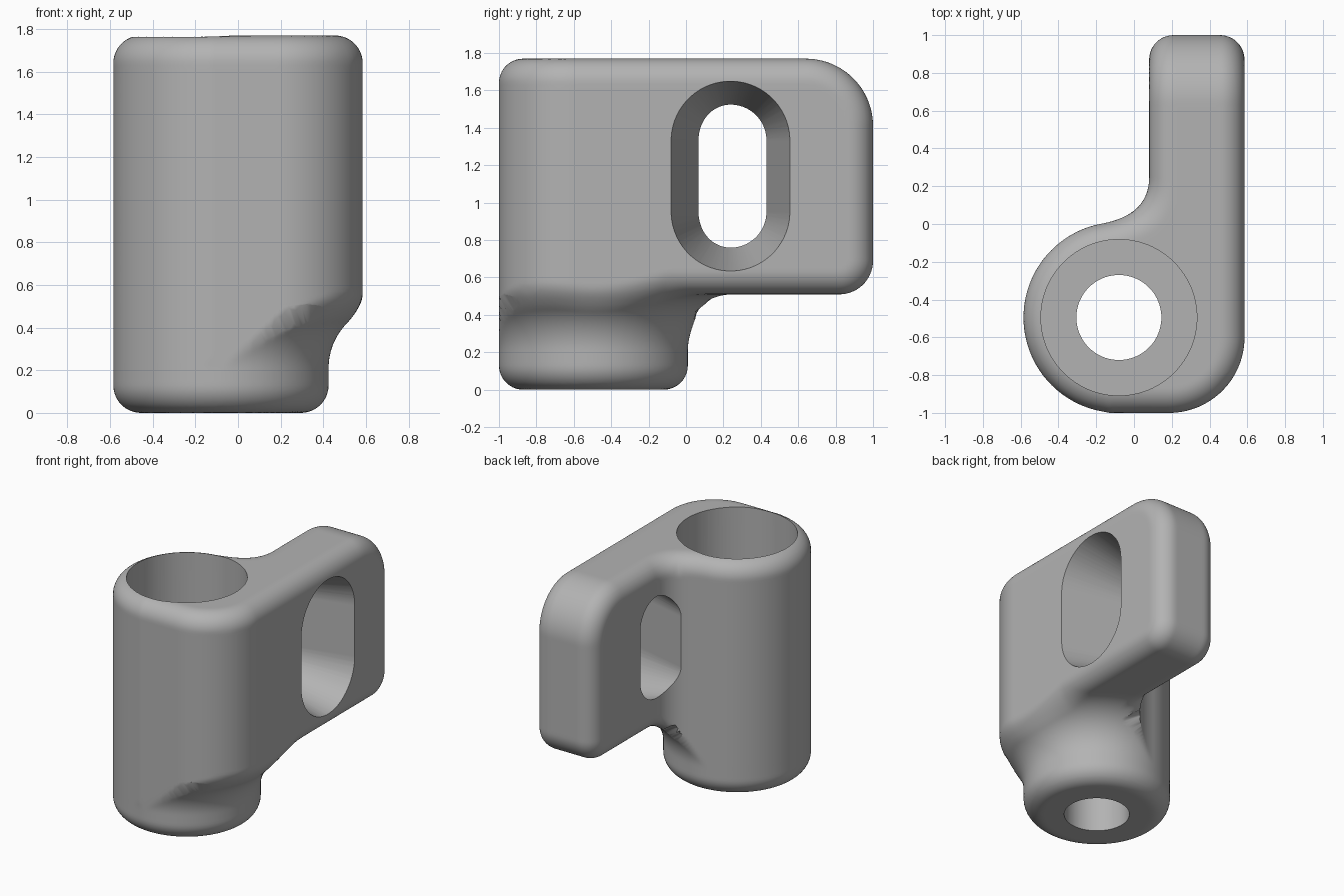
import bpy, bmesh
from math import hypot, cos, sin, pi
from mathutils import Vector

if "Cube" in bpy.data.objects:
    bpy.data.objects.remove(bpy.data.objects["Cube"])

HEIGHT, UNDERSIDE, LEFT, RIGHT = 1.77, 0.51, 0.08, 0.585
AXIS = Vector((-0.08, -0.495))
BOSS_R, EDGE_R = 0.505, 0.13

metal = bpy.data.materials.new("grey_metal")
metal.use_nodes = True
grey = (0.45, 0.45, 0.45, 1)
metal.diffuse_color = grey
metal.node_tree.nodes["Principled BSDF"].inputs["Base Color"].default_value = grey


def make_object(name, bm):
    mesh = bpy.data.meshes.new(name)
    bmesh.ops.recalc_face_normals(bm, faces=bm.faces)
    bm.to_mesh(mesh)
    bm.free()
    ob = bpy.data.objects.new(name, mesh)
    bpy.context.collection.objects.link(ob)
    mesh.materials.append(metal)
    return ob


def add_box(bm, low, high):
    verts = bmesh.ops.create_cube(bm, size=1)["verts"]
    for v in verts:
        v.co = [(a + b) / 2 + c * (b - a) for a, b, c in zip(low, high, v.co)]


def loft(bm, rings):
    """Skin closed rings of equal length and cap both ends."""
    loops = [[bm.verts.new(p) for p in ring] for ring in rings]
    n = len(loops[0])
    for a, b in zip(loops, loops[1:]):
        for i in range(n):
            j = (i + 1) % n
            bm.faces.new((a[i], a[j], b[j], b[i]))
    bm.faces.new(loops[0])
    bm.faces.new(loops[-1])


def circle(radius, z, n=96):
    return [(AXIS.x + radius * cos(2 * pi * i / n),
             AXIS.y + radius * sin(2 * pi * i / n), z) for i in range(n)]


def apply(ob, kind, **settings):
    mod = ob.modifiers.new(kind.title(), kind)
    for key, value in settings.items():
        setattr(mod, key, value)
    bpy.ops.object.select_all(action='DESELECT')
    bpy.context.view_layer.objects.active = ob
    ob.select_set(True)
    bpy.ops.object.modifier_apply(modifier=mod.name)


# Rounded joins of two surfaces: fillet (concave) and edge round (convex)
def fillet(a, b, r):
    return max(r, min(a, b)) - hypot(max(r - a, 0), max(r - b, 0))


def round_edge(a, b, r):
    return min(-r, max(a, b)) + hypot(max(r + a, 0), max(r + b, 0))


def body_surface(p):
    """Signed distance to the filleted body, negative inside."""
    x, y, z = p
    boss = hypot(x - AXIS.x, y - AXIS.y) - BOSS_R
    outline = max(fillet(boss, LEFT - x, 0.25),
                  round_edge(x - RIGHT, -1 - y, 0.4))
    flare = fillet(boss, UNDERSIDE - z, 0.3)
    side = round_edge(round_edge(z - HEIGHT, y - 1, 0.36), flare, 0.18)
    # the lower edge round fades out where the flare runs into the boss
    overhang = max(boss - outline, 0)
    r = EDGE_R if z > 1 else EDGE_R * min(1, overhang / 0.27)
    return round_edge(round_edge(outline, side, r), -z, EDGE_R)


# Body: rough blocks, remeshed evenly, then settled onto the filleted surface
bm = bmesh.new()
loft(bm, [circle(BOSS_R, 0), circle(BOSS_R, HEIGHT)])
add_box(bm, (LEFT, -0.8, UNDERSIDE), (RIGHT, 1, HEIGHT))
add_box(bm, (AXIS.x, -0.99, UNDERSIDE), (0.45, -0.5, HEIGHT))
body = make_object("clamp_body", bm)
apply(body, 'REMESH', mode='VOXEL', voxel_size=0.02)
STEPS = [Vector((i == 0, i == 1, i == 2)) * 0.001 for i in range(3)]
for v in body.data.vertices:
    p = v.co.copy()
    for _ in range(5):
        d = body_surface(p)
        if abs(d) < 0.0001:
            break
        g = Vector([(body_surface(p + s) - body_surface(p - s)) / 0.002 for s in STEPS])
        p -= g * d / max(g.length_squared, 0.3)
    v.co = p

# Bore cutter: wide counterbore over a narrow through hole
bm = bmesh.new()
FLOOR = 0.3
loft(bm, [circle(0.225, -0.1), circle(0.225, FLOOR),
          circle(0.413, FLOOR), circle(0.413, HEIGHT + 0.1)])
bore = make_object("bore_cutter", bm)


# Slot cutter: tall oblong hole that narrows towards the left edge of the plate
def oblong(x, n=64):
    r = 0.3175 - 0.2475 * (RIGHT - x)
    ring = []
    for i in range(n):
        a = 2 * pi * (i + 0.5) / n
        ring.append((x, 0.238 + r * cos(a), 1.142 + r * sin(a) + (0.19 if a < pi else -0.19)))
    return ring


bm = bmesh.new()
loft(bm, [oblong(RIGHT + 0.1), oblong(-0.15)])
slot = make_object("slot_cutter", bm)

for cutter in (bore, slot):
    apply(body, 'BOOLEAN', operation='DIFFERENCE', solver='EXACT', object=cutter)
    bpy.data.objects.remove(cutter)

# Smooth rounds with crisp hole rims
bpy.ops.object.select_all(action='DESELECT')
body.select_set(True)
bpy.context.view_layer.objects.active = body
bpy.ops.object.shade_smooth_by_angle(angle=0.6)
